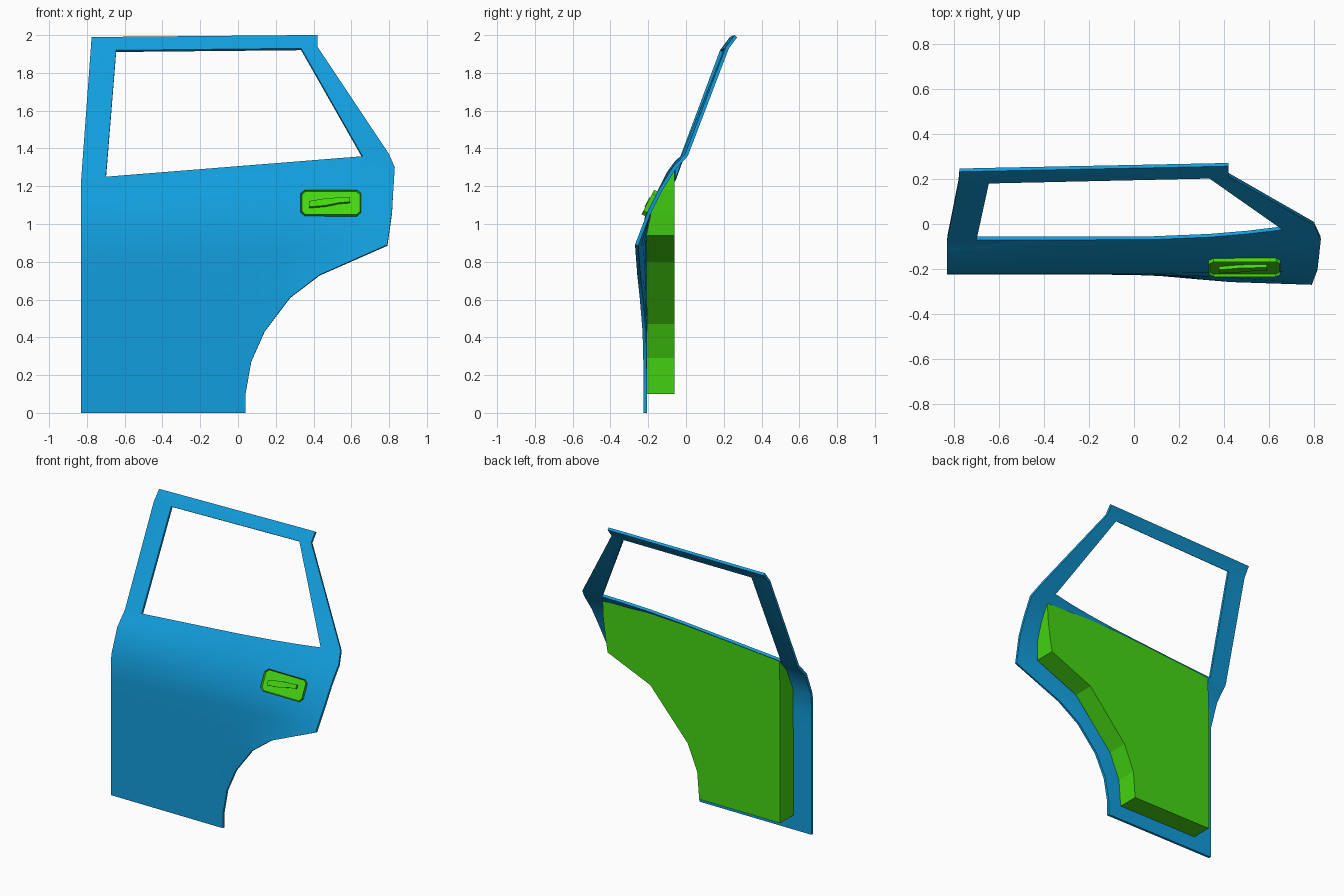
import bpy, bmesh, math
from mathutils import Matrix, Vector

old = bpy.data.objects.get("Cube")
if old:
    bpy.data.objects.remove(old, do_unlink=True)


def material(name, rgb):
    m = bpy.data.materials.new(name)
    m.use_nodes = True
    m.diffuse_color = (*rgb, 1)
    m.node_tree.nodes["Principled BSDF"].inputs["Base Color"].default_value = (*rgb, 1)
    return m


blue = material("door blue", (0.006, 0.34, 0.72))
green = material("trim green", (0.06, 0.68, 0.006))


def finish(bm, name, mat):
    mesh = bpy.data.meshes.new(name)
    bm.to_mesh(mesh)
    bm.free()
    mesh.materials.append(mat)
    ob = bpy.data.objects.new(name, mesh)
    bpy.context.collection.objects.link(ob)
    return ob


def activate(ob):
    bpy.ops.object.select_all(action='DESELECT')
    ob.select_set(True)
    bpy.context.view_layer.objects.active = ob


# Outer skin: each row runs from the straight edge to the wheel-arch edge
# (left z, left y, right x, right z, right y)
LEFT = -0.83
rows = [
    (0.00, -0.225, 0.04, 0.00, -0.225),
    (0.10, -0.225, 0.04, 0.10, -0.225),
    (0.27, -0.225, 0.07, 0.27, -0.226),
    (0.42, -0.225, 0.14, 0.43, -0.23),
    (0.58, -0.225, 0.275, 0.61, -0.245),
    (0.69, -0.225, 0.43, 0.73, -0.258),
    (0.82, -0.225, 0.79, 0.89, -0.27),
    (0.985, -0.22, 0.815, 1.06, -0.205),
    (1.15, -0.155, 0.822, 1.18, -0.145),
    (1.20, -0.11, 0.83, 1.30, -0.07),
    (1.24, -0.07, 0.80, 1.37, -0.005),
]
cols = [0, 0.08, 0.24, 0.4, 0.56, 0.718, 0.82, 0.914, 1]

bm = bmesh.new()
grid = []
for zl, yl, xr, zr, yr in rows:
    line = []
    for u in cols:
        x = LEFT + (xr - LEFT) * u
        w = (max(x, 0) / xr) ** 2
        line.append(bm.verts.new((x, yl + (yr - yl) * w, zl + (zr - zl) * u)))
    grid.append(line)
for a, b in zip(grid, grid[1:]):
    for j in range(len(cols) - 1):
        bm.faces.new((a[j], a[j + 1], b[j + 1], b[j]))

# Window frame: two pillars and a header joined to the top of the skin
sill = grid[-1]
low = [bm.verts.new(p) for p in ((-0.78, 0.18, 1.92), (-0.645, 0.18, 1.92),
                                 (0.335, 0.202, 1.93), (0.42, 0.212, 1.94))]
top = [bm.verts.new(p) for p in ((-0.775, 0.232, 1.99), (-0.645, 0.235, 1.991),
                                 (0.335, 0.255, 2.0), (0.42, 0.257, 2.0))]
bm.faces.new((sill[0], sill[1], low[1], low[0]))
bm.faces.new((sill[-2], sill[-1], low[3], low[2]))
for i in range(3):
    bm.faces.new((low[i], low[i + 1], top[i + 1], top[i]))
skin = finish(bm, "door_skin", blue)
activate(skin)
mod = skin.modifiers.new("thickness", 'SOLIDIFY')
mod.thickness = 0.018
mod.offset = -1
bpy.ops.object.modifier_apply(modifier=mod.name)
bpy.ops.object.shade_smooth_by_angle(angle=math.radians(25))

# Inner panel: flat back with walls reaching the skin (x, z, front y)
BACK = -0.06
outline = [
    (-0.69, 0.1, -0.207), (-0.06, 0.1, -0.207), (-0.045, 0.29, -0.207),
    (0.03, 0.47, -0.207), (0.32, 0.8, -0.21), (0.65, 0.94, -0.21),
    (0.67, 1.06, -0.185), (0.685, 1.18, -0.13), (0.69, 1.3, -0.064),
    (0.33, 1.32, -0.064), (-0.685, 1.235, -0.064), (-0.685, 1.14, -0.14),
    (-0.69, 0.985, -0.203),
]
bm = bmesh.new()
rear = [bm.verts.new((x, BACK, z)) for x, z, y in outline]
front = [bm.verts.new((x, y, z)) for x, z, y in outline]
bm.faces.new(rear[::-1])
for i in range(len(outline)):
    k = (i + 1) % len(outline)
    bm.faces.new((rear[i], rear[k], front[k], front[i]))
finish(bm, "inner_panel", green)

# Door handle: drawn flat, then leaned back against the skin
place = Matrix.Translation(Vector((0.492, -0.186, 1.108))) @ Matrix.Rotation(math.radians(-27), 4, 'X')


def prism(bm, points, y_front, y_back):
    f = [bm.verts.new((x, y_front, z)) for x, z in points]
    b = [bm.verts.new((x, y_back, z)) for x, z in points]
    face = bm.faces.new(f)
    bm.faces.new(b[::-1])
    for i in range(len(points)):
        k = (i + 1) % len(points)
        bm.faces.new((f[k], f[i], b[i], b[k]))
    return face


def chamfered(w, h, c):
    return [(-w + c, -h), (w - c, -h), (w, -h + c), (w, h - c),
            (w - c, h), (-w + c, h), (-w, h - c), (-w, -h + c)]


# Escutcheon with a sunken bowl
bm = bmesh.new()
face = prism(bm, chamfered(0.16, 0.073, 0.022), -0.018, 0.03)
bmesh.ops.inset_region(bm, faces=[face], thickness=0.024, depth=0)
bmesh.ops.inset_region(bm, faces=[face], thickness=0.006, depth=-0.012)
bm.transform(place)
finish(bm, "handle_plate", green)

# Pull lever, tapering along its lower edge
bm = bmesh.new()
prism(bm, [(-0.115, -0.03), (-0.03, -0.022), (0.04, -0.006), (0.1, 0.0),
           (0.1, 0.027), (-0.02, 0.022), (-0.115, 0.004)], -0.022, 0.0)
bm.transform(place)
finish(bm, "handle_lever", green)
